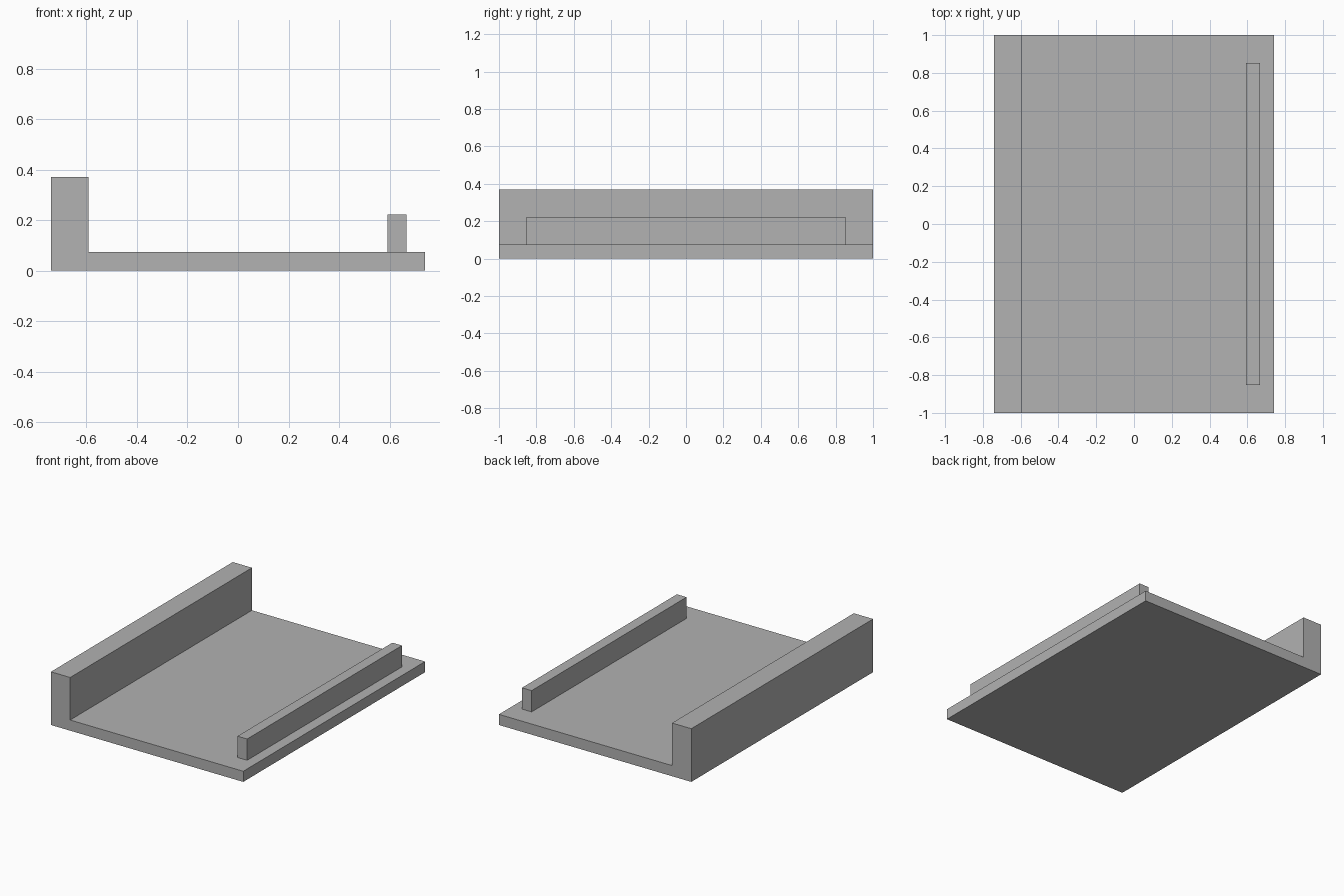
import bpy
import bmesh

cube = bpy.data.objects.get("Cube")
if cube:
    bpy.data.objects.remove(cube, do_unlink=True)

U = 2 / 27  # modelling unit: the tray is 27 units long

grey = bpy.data.materials.new("plain_grey")
grey.use_nodes = True
colour = (0.445, 0.445, 0.445, 1)
grey.diffuse_color = colour
grey.node_tree.nodes["Principled BSDF"].inputs["Base Color"].default_value = colour


def extrude_profile(name, profile, length):
    """Extrude an x-z outline along y, centred on y = 0."""
    bm = bmesh.new()
    verts = [bm.verts.new((x * U, -length * U / 2, z * U)) for x, z in profile]
    face = bm.faces.new(verts)
    result = bmesh.ops.extrude_face_region(bm, geom=[face])
    moved = [v for v in result["geom"] if isinstance(v, bmesh.types.BMVert)]
    bmesh.ops.translate(bm, verts=moved, vec=(0, length * U, 0))
    bmesh.ops.recalc_face_normals(bm, faces=bm.faces)
    mesh = bpy.data.meshes.new(name)
    bm.to_mesh(mesh)
    bm.free()
    mesh.materials.append(grey)
    obj = bpy.data.objects.new(name, mesh)
    bpy.context.collection.objects.link(obj)
    return obj


# Base plate and tall side wall, one L-shaped piece
extrude_profile("base_with_wall",
                [(-10, 0), (10, 0), (10, 1), (-8, 1), (-8, 5), (-10, 5)], 27)

# Short, narrow rail standing on the plate near the left edge
extrude_profile("low_rail", [(8, 1), (9, 1), (9, 3), (8, 3)], 23)
